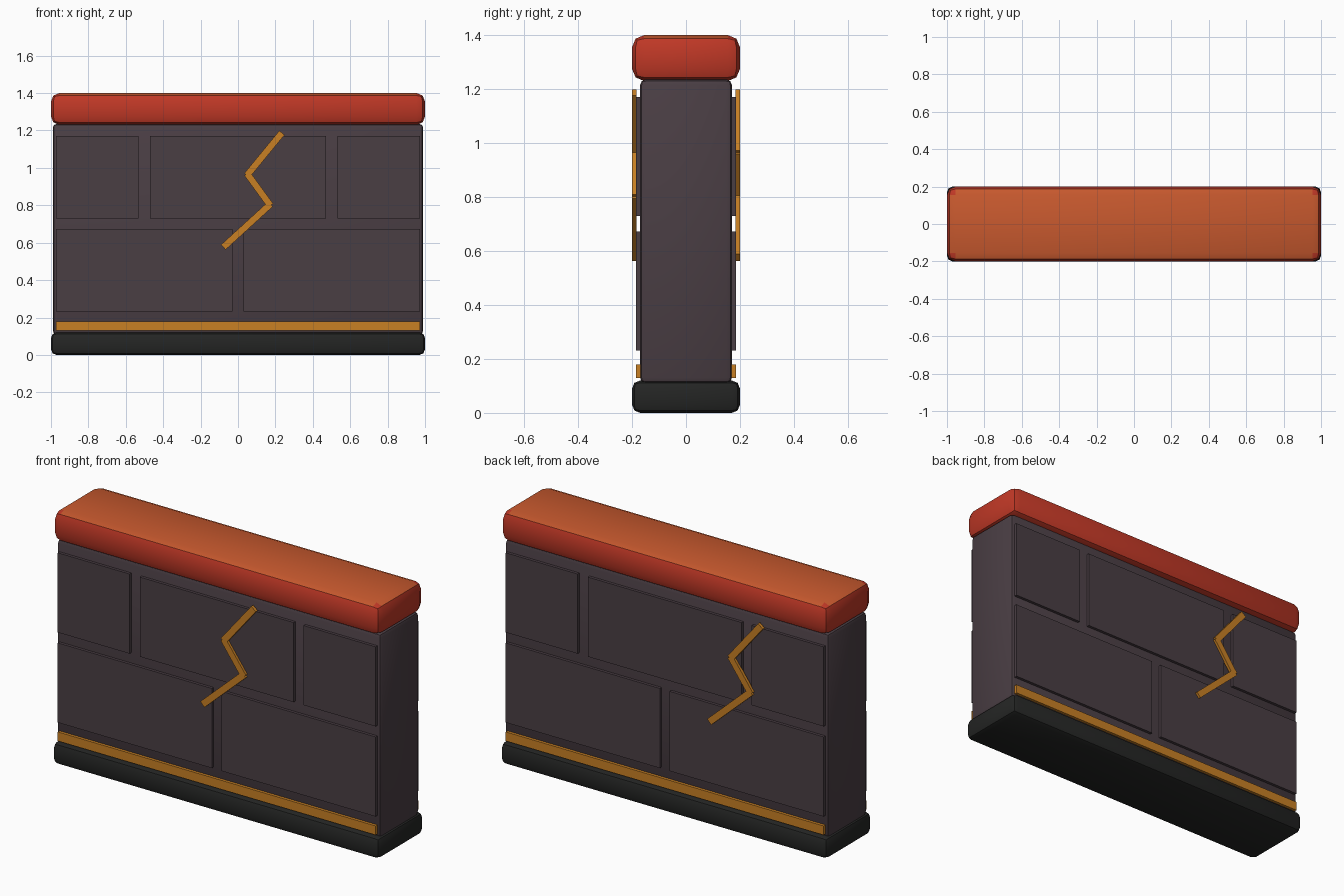
import bpy, math
from mathutils import Matrix, Vector

if "Cube" in bpy.data.objects:
    bpy.data.objects.remove(bpy.data.objects["Cube"])


def material(name, rgb):
    m = bpy.data.materials.new(name)
    lin = [(c / 255 / 12.92) if c < 11 else ((c / 255 + 0.055) / 1.055) ** 2.4 for c in rgb]
    m.diffuse_color = (*lin, 1)
    m.use_nodes = True
    m.node_tree.nodes["Principled BSDF"].inputs["Base Color"].default_value = m.diffuse_color
    return m


STONE = material("dark stone", (74, 62, 68))
RED = material("red cap", (192, 56, 38))
ORANGE = material("orange top", (200, 89, 46))
GOLD = material("gold", (200, 128, 36))
BLACK = material("black base", (36, 37, 36))


def box(name, lo, hi, mat, bevel=0.0):
    """Axis-aligned box between two corners, optionally with rounded edges."""
    lo, hi = Vector(lo), Vector(hi)
    bpy.ops.mesh.primitive_cube_add(size=1, location=(lo + hi) / 2)
    ob = bpy.context.object
    ob.name = name
    ob.data.transform(Matrix.Diagonal((*(hi - lo), 1)))
    ob.data.materials.append(mat)
    if bevel:
        mod = ob.modifiers.new("rounded edges", 'BEVEL')
        mod.width, mod.segments = bevel, 2
        bpy.ops.object.modifier_apply(modifier=mod.name)
        bpy.ops.object.shade_smooth_by_angle(angle=math.radians(35))
    return ob


# Main slabs
box("base", (-1, -0.2, 0), (1, 0.2, 0.12), BLACK, 0.03)
box("wall_body", (-0.99, -0.17, 0.11), (0.99, 0.17, 1.235), STONE, 0.02)
cap = box("cap", (-1, -0.2, 1.23), (1, 0.2, 1.4), RED, 0.045)

# Orange upper surface of the cap, leaving the corners red
cap.data.materials.append(ORANGE)
for p in cap.data.polygons:
    if p.normal.z > 0.9:
        p.material_index = 1

BRICKS = [(-0.972, -0.532, 0.73), (-0.47, 0.47, 0.73), (0.532, 0.972, 0.73),
          (-0.972, -0.03, 0.232), (0.03, 0.972, 0.232)]
CRACK = [(0.231, 1.183), (0.052, 0.965), (0.17, 0.803), (-0.074, 0.58)]

for side, s, shift in (("front", -1, 0.0), ("back", 1, 0.36)):
    def span(a, b):
        return sorted((s * a, s * b))

    # Raised bricks
    y0, y1 = span(0.16, 0.186)
    for i, (x0, x1, z) in enumerate(BRICKS):
        box(f"{side}_brick_{i + 1}", (x0, y0, z), (x1, y1, z + 0.44), STONE)

    # Gold trim above the base
    box(f"{side}_trim", (-0.972, y0, 0.13), (0.972, y1, 0.18), GOLD)

    # Zigzag crack made of straight bars
    for i, (a, b) in enumerate(zip(CRACK, CRACK[1:])):
        pa, pb = (Vector((-s * (x + shift), 0, z)) for x, z in (a, b))
        d = pb - pa
        half = d.length / 2 + 0.006
        bar = box(f"{side}_crack_{i + 1}", (-half, -0.0085, -0.018),
                  (half, 0.0085, 0.018), GOLD)
        bar.location = (pa + pb) / 2 + Vector((0, s * 0.1915, 0))
        bar.rotation_euler.y = -math.atan2(d.z, d.x)
